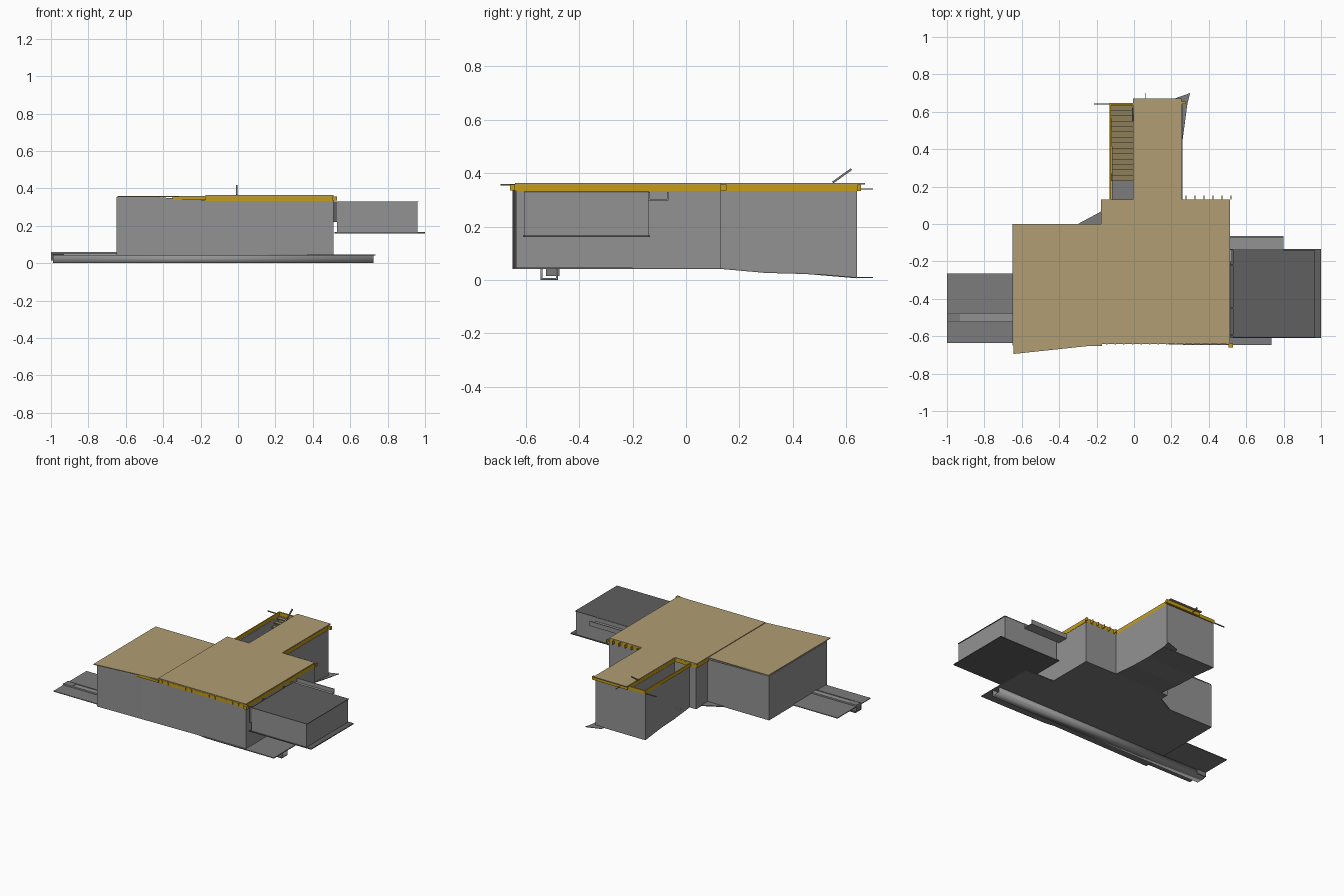
import bpy, bmesh, math
from mathutils import Vector

if "Cube" in bpy.data.objects:
    bpy.data.objects.remove(bpy.data.objects["Cube"])


def material(name, r, g, b):
    m = bpy.data.materials.new(name)
    m.diffuse_color = (r, g, b, 1)
    m.use_nodes = True
    m.node_tree.nodes["Principled BSDF"].inputs["Base Color"].default_value = m.diffuse_color
    return m


TAN = material("tan_deck", 0.44, 0.34, 0.17)
BROWN = material("brown_stair", 0.27, 0.21, 0.10)
GOLD = material("gold_timber", 0.56, 0.34, 0.008)
WALL = material("wall_grey", 0.29, 0.29, 0.29)
FLOOR = material("floor_grey", 0.20, 0.20, 0.20)
DARK = material("dark_roof", 0.115, 0.115, 0.115)


def make(name, verts, faces, mat=FLOOR, thick=0, offset=-1):
    me = bpy.data.meshes.new(name)
    me.from_pydata(verts, [], faces)
    ob = bpy.data.objects.new(name, me)
    bpy.context.collection.objects.link(ob)
    me.materials.append(mat)
    if thick:
        s = ob.modifiers.new("thickness", 'SOLIDIFY')
        s.thickness, s.offset = thick, offset
    return ob


def prism(name, pts, z0, z1, mat=FLOOR):
    n = len(pts)
    verts = [(x, y, z0) for x, y in pts] + [(x, y, z1) for x, y in pts]
    faces = [tuple(reversed(range(n))), tuple(range(n, 2 * n))]
    faces += [(i, (i + 1) % n, (i + 1) % n + n, i + n) for i in range(n)]
    return make(name, verts, faces, mat)


def box(name, x0, x1, y0, y1, z0, z1, mat=FLOOR):
    return prism(name, [(x0, y0), (x1, y0), (x1, y1), (x0, y1)], z0, z1, mat)


def bar(name, a, b, r, mat=FLOOR):
    # square bar between two points
    a, b = Vector(a), Vector(b)
    bm = bmesh.new()
    bmesh.ops.create_cube(bm, size=1)
    d = b - a
    bmesh.ops.scale(bm, vec=(2 * r, 2 * r, d.length), verts=bm.verts)
    rot = d.to_track_quat('Z', 'Y').to_matrix()
    bmesh.ops.rotate(bm, cent=(0, 0, 0), matrix=rot, verts=bm.verts)
    bmesh.ops.translate(bm, vec=(a + b) / 2, verts=bm.verts)
    me = bpy.data.meshes.new(name)
    bm.to_mesh(me)
    bm.free()
    ob = bpy.data.objects.new(name, me)
    bpy.context.collection.objects.link(ob)
    me.materials.append(mat)
    return ob


def channel(name, x0, x1, y0, y1, z0, z1, t, mat=WALL):
    # open-topped trough running along x
    prof = [(y0, z1), (y0, z0), (y1, z0), (y1, z1),
            (y1 - t, z1), (y1 - t, z0 + t), (y0 + t, z0 + t), (y0 + t, z1)]
    n = len(prof)
    verts = [(x, y, z) for x in (x0, x1) for y, z in prof]
    faces = [(i, i + n, (i + 1) % n + n, (i + 1) % n) for i in range(n)]
    for k in (0, n):
        for q in ((0, 1, 6, 7), (1, 2, 5, 6), (2, 3, 4, 5)):
            f = tuple(k + v for v in q)
            faces.append(f if k == 0 else f[::-1])
    ob = make(name, verts, faces, mat)
    bm = bmesh.new()
    bm.from_mesh(ob.data)
    bmesh.ops.recalc_face_normals(bm, faces=bm.faces)
    bm.to_mesh(ob.data)
    bm.free()
    return ob


def ground(y):
    # floor level falls away under the rear wing
    table = [(-2, .045), (.13, .045), (.3, .03), (.45, .026), (.64, .01), (2, .01)]
    for (ya, za), (yb, zb) in zip(table, table[1:]):
        if y <= yb:
            return za + (zb - za) * (y - ya) / (yb - ya)


# outer walls: x, y, top height
outline = [(-.65, 0, .353), (-.65, -.65, .353), (-.45, -.647, .355), (-.3, -.644, .343),
           (-.17, -.641, .335), (.51, -.638, .333), (.51, .13, .333), (.26, .13, .333),
           (.26, .3, .333), (.26, .45, .333), (.26, .64, .333), (-.13, .64, .333),
           (-.125, .45, .333), (-.122, .3, .333), (-.12, .13, .333),
           (-.17, .13, .333), (-.17, 0, .345)]
n = len(outline)
make("outer_walls",
     [(x, y, ground(y)) for x, y, z in outline] + [(x, y, z) for x, y, z in outline],
     [(i, (i + 1) % n, (i + 1) % n + n, i + n) for i in range(n)], WALL, .008)
box("inner_wing_wall", -.004, .004, .13, .635, .045, .33, WALL)

# floors
prism("main_floor", [(-.65, -.65), (.13, -.635), (.2, -.645), (.51, -.648), (.51, .13),
                     (-.17, .13), (-.17, .07), (-.3, 0), (-.65, 0)], .041, .047)
rows = [(.13, -.12, .26), (.3, -.122, .26), (.45, -.125, .26), (.64, -.13, .285)]
make("wing_floor", [(x, y, ground(y)) for y, a, b in rows for x in (a, b)],
     [(2 * i, 2 * i + 1, 2 * i + 3, 2 * i + 2) for i in range(3)], FLOOR, .004)
make("wing_floor_corner", [(.19, .64, .01), (.285, .64, .01), (.3, .7, .01), (.2, .665, .01)],
     [(0, 1, 2, 3)], FLOOR, .003)
box("left_terrace", -1, -.65, -.635, -.265, .046, .051)
box("right_terrace", .51, .735, -.648, -.2, .041, .047)
beam = channel("under_floor_beam", -.99, .725, -.545, -.48, 0, .044, .008)
beam.data.shade_smooth()
channel("terrace_trough", -1, -.65, -.525, -.475, .051, .061, .006)
box("trough_end_block", -1, -.93, -.525, -.475, .015, .06)

# roof decks
box("main_roof", -.175, .51, -.64, .13, .357, .364, TAN)
box("wing_roof", -.005, .255, .13, .67, .357, .364, TAN)
prism("left_roof", [(-.645, -.695), (-.175, -.645), (-.175, 0), (-.645, 0)], .354, .359, TAN)

# gold fascia boards tucked under the deck edges
for name, x0, x1, y0, y1 in [
        ("front", -.18, .51, -.642, -.63), ("right", .5, .512, -.64, .13),
        ("rear", .255, .51, .12, .1305), ("wing_right", .245, .2565, .13, .655),
        ("wing_rear", 0, .275, .642, .656), ("stair_rear", -.13, 0, .636, .646),
        ("stair_left", -.13, -.122, .13, .64), ("stair_front", -.175, 0, .12, .131),
        ("stair_right", -.006, .004, .13, .64), ("main_left", -.176, -.168, 0, .13)]:
    box(name + "_fascia", x0, x1, y0, y1, .333, .357, GOLD)
box("front_left_fascia", -.35, -.17, -.652, -.636, .337, .3535, GOLD)
box("front_right_end", .505, .53, -.66, -.64, .335, .357, GOLD)

# joist ends
for i in range(6):
    x = .275 + i * .048
    box(f"rear_joist_{i}", x, x + .005, .13, .152, .335, .357, GOLD)
for i in range(15):
    x = -.15 + i * .046
    box(f"front_joist_{i}", x, x + .008, -.645, -.64, .335, .355, GOLD)

# staircase rising to the rear
box("stair_landing", -.12, -.005, .13, .235, .045, .06)
steps = 14
for i in range(steps):
    y = .23 + i * .029
    z = .065 + i * .0195
    box(f"stair_tread_{i}", -.122, -.004, y, y + .03, z, z + .006, BROWN)
bar("handrail", (-.008, .55, .365), (-.008, .62, .415), .004)
bar("rear_rail", (-.215, .642, .338), (0, .642, .338), .003)
bar("rear_spike", (.06, .64, .34), (.06, .7, .34), .002)

# side annex with dark roof, floor plate and trough
box("annex_walls", .53, .96, -.605, -.14, .165, .328, WALL)
box("annex_roof", .53, .965, -.607, -.138, .328, .331, DARK)
box("annex_floor", .515, 1, -.61, -.135, .16, .166, DARK)
channel("annex_trough", .51, .8, -.14, -.065, .297, .33, .006)
for y in (-.6, -.455, -.225):
    box("annex_frame", .508, .53, y, y + .008, .22, .33, DARK)
